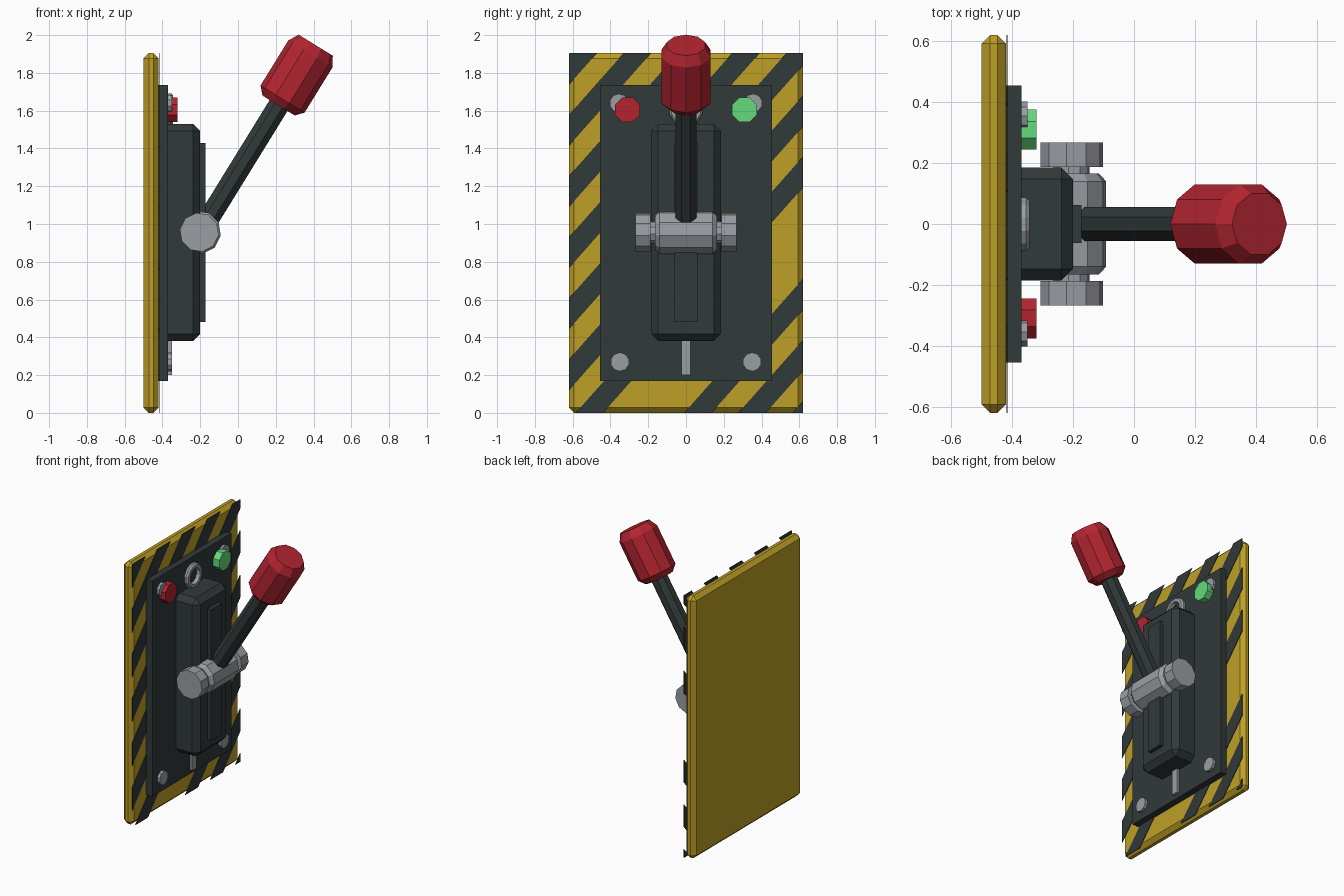
import bpy, bmesh
from math import cos, sin, tau, pi
from mathutils import Vector

cube = bpy.data.objects.get("Cube")
if cube:
    bpy.data.objects.remove(cube)


def material(name, rgb):
    m = bpy.data.materials.new(name)
    m.use_nodes = True
    m.diffuse_color = (*rgb, 1)
    m.node_tree.nodes["Principled BSDF"].inputs["Base Color"].default_value = (*rgb, 1)
    return m


YELLOW = material("yellow", (0.52, 0.35, 0.02))
DARK = material("dark grey", (0.031, 0.041, 0.041))
RED = material("red", (0.45, 0.018, 0.03))
GREEN = material("green", (0.13, 0.7, 0.2))
STEEL = material("steel", (0.32, 0.34, 0.37))


def finish(bm, name, mat):
    bmesh.ops.recalc_face_normals(bm, faces=bm.faces)
    mesh = bpy.data.meshes.new(name)
    bm.to_mesh(mesh)
    bm.free()
    mesh.materials.append(mat)
    ob = bpy.data.objects.new(name, mesh)
    bpy.context.collection.objects.link(ob)
    return ob


def box(name, mat, x, y, z, bevel=0):
    """Box from (min, max) ranges, with optional chamfered edges."""
    bm = bmesh.new()
    bmesh.ops.create_cube(bm, size=1)
    for v in bm.verts:
        v.co = [lo + (c + 0.5) * (hi - lo) for c, (lo, hi) in zip(v.co, (x, y, z))]
    if bevel:
        bmesh.ops.bevel(bm, geom=bm.edges[:], offset=bevel, segments=1,
                        profile=0.5, affect='EDGES')
    return finish(bm, name, mat)


def lathe(name, mat, origin, axis, profile, sides, closed=False):
    """Turn (radius, distance) points about an axis; ends capped unless closed."""
    axis = Vector(axis).normalized()
    u = axis.orthogonal().normalized() if abs(axis.y) > 0.5 else Vector((0, 1, 0))
    w = axis.cross(u)
    bm = bmesh.new()
    rings = []
    for r, t in profile:
        rings.append([bm.verts.new(Vector(origin) + axis * t + r * (
            u * cos(tau * (i + 0.5) / sides) + w * sin(tau * (i + 0.5) / sides)))
            for i in range(sides)])
    pairs = list(zip(rings, rings[1:]))
    if closed:
        pairs.append((rings[-1], rings[0]))
    else:
        bm.faces.new(rings[0])
        bm.faces.new(rings[-1])
    for a, b in pairs:
        for i in range(sides):
            j = (i + 1) % sides
            bm.faces.new((a[i], a[j], b[j], b[i]))
    return finish(bm, name, mat)


# Mounting plates
WIDTH, HEIGHT = 0.62, 1.905
box("back_plate", YELLOW, (-0.5, -0.42), (-WIDTH, WIDTH), (0, HEIGHT), 0.028)
box("front_panel", DARK, (-0.43, -0.37), (-0.455, 0.455), (0.17, 1.735))

# Hazard stripes: a sheet cut along slanted lines, keeping the dark bands
SLOPE, PITCH, BAND, START = 0.887, 0.287, 0.145, -0.584
bm = bmesh.new()
corners = [(-WIDTH, 0), (WIDTH, 0), (WIDTH, HEIGHT), (-WIDTH, HEIGHT)]
bm.faces.new([bm.verts.new((-0.419, y, z)) for y, z in corners])
for k in range(-7, 5):
    for edge in (0, BAND):
        bmesh.ops.bisect_plane(bm, geom=bm.verts[:] + bm.edges[:] + bm.faces[:],
                               plane_co=(0, START + k * PITCH + edge, 0),
                               plane_no=(0, 1, -SLOPE))
gaps = []
for f in bm.faces:
    c = f.calc_center_median()
    shift = c.y - SLOPE * c.z - START
    # One band is left out
    if shift % PITCH > BAND or shift // PITCH == 1:
        gaps.append(f)
bmesh.ops.delete(bm, geom=gaps, context='FACES')
sheet = bmesh.ops.extrude_face_region(bm, geom=bm.faces[:])
for v in sheet["geom"]:
    if isinstance(v, bmesh.types.BMVert):
        v.co.x += 0.004
finish(bm, "hazard_stripes", DARK)

# Lever housing and its guide strip
box("housing", DARK, (-0.41, -0.2), (-0.185, 0.185), (0.38, 1.53), 0.038)
box("guide_strip", DARK, (-0.22, -0.172), (-0.062, 0.062), (0.48, 1.43))

# Pivot barrel, pin and end nuts
PIVOT = Vector((-0.205, 0, 0.956))
lathe("pivot_barrel", STEEL, PIVOT, (0, 1, 0),
      [(0.092, -0.165), (0.115, -0.14), (0.115, 0.14), (0.092, 0.165)], 10)
lathe("pivot_pin", STEEL, PIVOT, (0, 1, 0), [(0.06, -0.2), (0.06, 0.2)], 10)
for side, word in ((1, "left"), (-1, "right")):
    lathe(word + "_pivot_nut", STEEL, PIVOT, (0, side, 0),
          [(0.104, 0.187), (0.104, 0.268)], 10)

# Lever and grip
LEAN = (0.525, 0, 0.851)
BASE = (-0.2, 0, 0.955)
lathe("lever", DARK, BASE, LEAN, [(0.06, 0.03), (0.06, 0.85)], 8)
lathe("grip", RED, BASE, LEAN,
      [(0.1, 0.79), (0.137, 0.83), (0.137, 1.11), (0.106, 1.165)], 10)

# Buttons, screws, ring and tab on the panel
OUT = (1, 0, 0)
for side, word, mat in ((1, "green", GREEN), (-1, "red", RED)):
    lathe(word + "_button", mat, (-0.38, side * 0.31, 1.605), OUT,
          [(0.071, 0), (0.071, 0.06)], 8)
    for y, z, level in ((0.355, 1.64, "upper"), (0.35, 0.27, "lower")):
        lathe(f"{level}_{'left' if side > 0 else 'right'}_screw", STEEL,
              (-0.38, side * y, z), OUT, [(0.05, 0), (0.05, 0.03)], 10)
lathe("ring", STEEL, (-0.38, 0, 1.605), OUT,
      [(0.09, 0), (0.09, 0.025), (0.08, 0.037), (0.058, 0.037), (0.052, 0)], 12, closed=True)
box("tab", STEEL, (-0.38, -0.35), (-0.025, 0.025), (0.2, 0.39))
